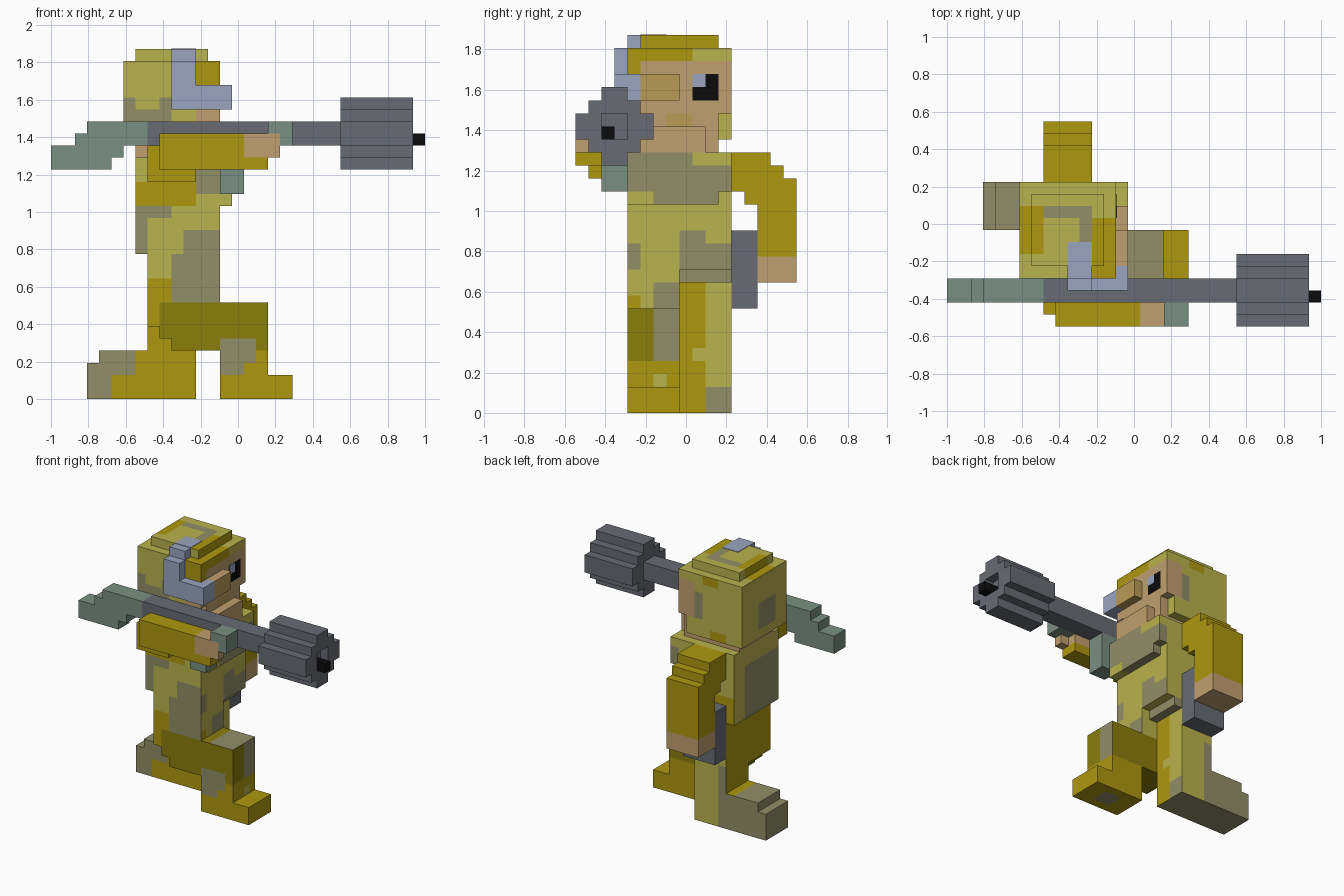
import bpy, bmesh
from mathutils import Vector

if "Cube" in bpy.data.objects:
    bpy.data.objects.remove(bpy.data.objects["Cube"], do_unlink=True)

U = 2 / 31                          # one block
ORIGIN = Vector((-15.5, -8.5, 0))   # block grid to centred frame

COLOURS = {
    "olive": "AE980F", "dark_olive": "8A7D0C", "khaki": "BAB34D", "grey_khaki": "928D68",
    "skin": "C0A06F", "tan": "B99B56", "gunmetal": "676B72", "pale_blue": "9BA5C0",
    "teal": "7A9082", "black": "0B0B0B",
}


def linear(h):
    c = [int(h[i:i + 2], 16) / 255 for i in (0, 2, 4)]
    return [v / 12.92 if v < 0.04045 else ((v + 0.055) / 1.055) ** 2.4 for v in c] + [1]


MATS = {}
for name, code in COLOURS.items():
    m = bpy.data.materials.new(name)
    m.use_nodes = True
    m.diffuse_color = linear(code)
    bsdf = m.node_tree.nodes["Principled BSDF"]
    bsdf.inputs["Base Color"].default_value = linear(code)
    bsdf.inputs["Roughness"].default_value = 0.9
    MATS[name] = m

# Each block side: outward direction and its four corners
SIDES = [
    ((1, 0, 0), ((1, 0, 0), (1, 1, 0), (1, 1, 1), (1, 0, 1))),
    ((-1, 0, 0), ((0, 0, 0), (0, 0, 1), (0, 1, 1), (0, 1, 0))),
    ((0, 1, 0), ((0, 1, 0), (0, 1, 1), (1, 1, 1), (1, 1, 0))),
    ((0, -1, 0), ((0, 0, 0), (1, 0, 0), (1, 0, 1), (0, 0, 1))),
    ((0, 0, 1), ((0, 0, 1), (1, 0, 1), (1, 1, 1), (0, 1, 1))),
    ((0, 0, -1), ((0, 0, 0), (0, 1, 0), (1, 1, 0), (1, 0, 0))),
]


def blocks(name, base, boxes, patches=(), cut=()):
    """Join boxes (x0,x1,y0,y1,z0,z1) into one skin; patches recolour faces whose centre is inside."""
    def cells(bs):
        return {(x, y, z) for a, b, c, d, e, f in bs
                for x in range(a, b) for y in range(c, d) for z in range(e, f)}
    solid = cells(boxes) - cells(cut)
    names = [base] + [p[0] for p in patches if p[0] != base]
    names = list(dict.fromkeys(names))
    bm = bmesh.new()
    verts = {}
    for cell in sorted(solid):
        for d, corners in SIDES:
            if tuple(cell[i] + d[i] for i in range(3)) in solid:
                continue
            ring = []
            for c in corners:
                key = tuple(cell[i] + c[i] for i in range(3))
                if key not in verts:
                    verts[key] = bm.verts.new((Vector(key) + ORIGIN) * U)
                ring.append(verts[key])
            face = bm.faces.new(ring)
            mid = [cell[i] + 0.5 + d[i] * 0.5 for i in range(3)]
            for colour, b in patches:
                if all(b[2 * i] <= mid[i] <= b[2 * i + 1] for i in range(3)):
                    face.material_index = names.index(colour)
    bmesh.ops.dissolve_limit(bm, angle_limit=0.01, verts=bm.verts[:], edges=bm.edges[:],
                             delimit={'MATERIAL'})
    me = bpy.data.meshes.new(name)
    bm.to_mesh(me)
    bm.free()
    for n in names:
        me.materials.append(MATS[n])
    ob = bpy.data.objects.new(name, me)
    bpy.context.scene.collection.objects.link(ob)
    return ob


def plate(name, colour, lo, hi):
    """Thin painted detail between two block-grid corners."""
    bm = bmesh.new()
    bmesh.ops.create_cube(bm, size=1)
    lo, hi = Vector(lo), Vector(hi)
    for v in bm.verts:
        v.co = ((lo + hi) / 2 + v.co * (hi - lo) + ORIGIN) * U
    me = bpy.data.meshes.new(name)
    bm.to_mesh(me)
    bm.free()
    me.materials.append(MATS[colour])
    bpy.context.scene.collection.objects.link(bpy.data.objects.new(name, me))


# Legs: right knee raised forward, left leg trailing
blocks("right_leg", "olive",
       [(9, 18, 4, 8, 5, 8), (10, 18, 4, 8, 4, 5), (14, 18, 4, 8, 0, 4), (14, 20, 4, 8, 0, 2)],
       [("dark_olive", (9, 18, 4, 8, 4, 8)), ("grey_khaki", (15, 18, 4.1, 8, 8, 8)),
        ("grey_khaki", (14, 16, 4, 4, 2, 5)), ("grey_khaki", (16, 17, 4, 4, 3, 5)),
        ("grey_khaki", (18, 18, 6, 8, 4, 8)), ("khaki", (18, 18, 6, 7, 2, 3)),
        ("grey_khaki", (16, 18, 5, 7, 0, 0))])
blocks("left_leg", "olive",
       [(3, 12, 8, 12, 0, 3), (4, 12, 8, 12, 3, 4), (8, 12, 8, 12, 4, 10), (8, 13, 8, 12, 10, 11)],
       [("grey_khaki", (3, 5, 8, 12, 0, 4)), ("grey_khaki", (5, 7, 8, 12, 2, 4)),
        ("khaki", (8, 12, 12, 12, 0, 11)), ("grey_khaki", (3, 9, 12, 12, 0, 4)),
        ("grey_khaki", (8, 9, 12, 12, 4, 7)), ("khaki", (12, 12, 10, 12, 2, 10)),
        ("khaki", (12, 12, 9, 10, 4, 5)), ("grey_khaki", (12, 12, 10, 12, 0, 2)),
        ("grey_khaki", (12, 13, 8, 12, 10, 11)), ("grey_khaki", (3, 12, 8, 12, 0, 0))])

# Body
blocks("torso", "khaki",
       [(8, 14, 4, 8, 6, 11), (8, 14, 4, 12, 11, 20), (7, 8, 4, 12, 12, 20)],
       [("olive", (7, 12, 4, 4, 16, 18)), ("grey_khaki", (7, 8, 4, 4, 12, 16)),
        ("grey_khaki", (8, 10, 4, 4, 15, 16)), ("olive", (8, 10, 4, 4, 6, 10)),
        ("grey_khaki", (10, 14, 4, 4, 8, 12)), ("grey_khaki", (11, 14, 4, 4, 12, 14)),
        ("grey_khaki", (12, 14, 4, 4, 17, 19)), ("grey_khaki", (14, 14, 8, 12, 11, 13)),
        ("grey_khaki", (14, 14, 8, 10, 13, 14)), ("grey_khaki", (14, 14, 4, 5, 11, 13)),
        ("olive", (14, 14, 4, 5, 8, 9)), ("grey_khaki", (14, 14, 6, 8, 8, 10)),
        ("grey_khaki", (7, 7, 4, 10, 12, 18)), ("olive", (8, 8, 4, 12, 6, 12)),
        ("olive", (7, 11, 12, 12, 11, 15))])
blocks("chest_pouches", "grey_khaki",
       [(14, 15, 4, 11, 16, 20), (14, 15, 11, 12, 17, 20)],
       [("khaki", (14, 15, 9, 12, 19, 20)), ("khaki", (14, 15, 4, 6, 16, 17)),
        ("khaki", (14, 15, 6, 12, 20, 20))])
blocks("hip_holster", "gunmetal", [(8, 12, 12, 14, 8, 14)])

# Left arm hanging at the side
blocks("left_arm", "olive",
       [(8, 12, 12, 15, 17, 20), (8, 12, 13, 16, 16, 19), (8, 12, 14, 17, 12, 18)])
blocks("left_hand", "skin", [(8, 12, 14, 17, 10, 12)])

# Right arm reaching along the launcher
blocks("right_arm", "olive",
       [(8, 12, 1, 4, 18, 21), (9, 16, 0, 2, 19, 22), (16, 18, 0, 2, 19, 20)])
blocks("right_hand", "skin", [(16, 18, 0, 2, 20, 22), (18, 19, 0, 1, 20, 22)])

# Head
blocks("helmet", "khaki",
       [(6, 12, 4, 12, 21, 28), (12, 14, 4, 12, 27, 28), (12, 14, 4, 5, 26, 27),
        (7, 13, 5, 11, 28, 29), (11, 13, 11, 12, 21, 23)],
       [("grey_khaki", (6, 10, 4, 4, 21, 24)), ("grey_khaki", (6, 7, 4, 4, 24, 25)),
        ("grey_khaki", (9, 10, 4, 4, 24, 25)), ("olive", (12, 14, 4, 9, 26, 28)),
        ("khaki", (14, 14, 9, 12, 26, 28)), ("olive", (13, 13, 5, 11, 28, 29)),
        ("olive", (12, 13, 5, 9, 29, 29)), ("olive", (6, 8, 6, 10, 28, 29)),
        ("grey_khaki", (8, 12, 9, 10, 29, 29)), ("grey_khaki", (11, 12, 7, 9, 29, 29)),
        ("grey_khaki", (11, 12, 12, 12, 23, 26)), ("olive", (8, 10, 12, 12, 21, 22)),
        ("grey_khaki", (6, 6, 6, 9, 22, 25)), ("olive", (9, 11, 12, 12, 27, 28))])
blocks("face", "skin",
       [(12, 14, 5, 12, 23, 27), (12, 14, 4, 5, 23, 26), (7, 14, 5, 11, 20, 23),
        (14, 15, 6, 10, 19, 22), (14, 15, 5, 6, 20, 22)],
       [("tan", (14, 14, 7, 9, 22, 23))])
plate("eye", "black", (13.95, 9, 24), (14.05, 11, 26))
plate("eye_glint", "pale_blue", (14.0, 9, 25), (14.08, 10, 26))

# Targeting sight on the helmet with its eyepiece
blocks("helmet_sight", "pale_blue",
       [(10, 12, 3, 4, 24, 28), (10, 15, 3, 4, 24, 26), (14, 15, 4, 5, 24, 26),
        (10, 12, 4, 5, 28, 29)])
plate("sight_strap", "pale_blue", (10, 5, 28.95), (12, 7, 29.05))
blocks("sight_eyepiece", "tan", [(14, 15, 5, 8, 24, 26)], [("skin", (14, 15, 5, 8, 26, 26))])

# Shoulder launcher
blocks("launcher_stock", "teal",
       [(3, 8, 2, 4, 21, 23), (2, 6, 2, 4, 20, 22), (0, 5, 2, 4, 19, 21)])
blocks("launcher_barrel", "gunmetal", [(8, 24, 2, 4, 21, 23)])
blocks("launcher_drum", "gunmetal",
       [(24, 30, 0, 6, 21, 23), (24, 30, 1, 5, 20, 24), (24, 30, 2, 4, 19, 25)],
       cut=[(29, 30, 2, 4, 21, 23)])
blocks("launcher_muzzle", "black", [(29, 31, 2, 3, 21, 22)])
blocks("launcher_trigger_grip", "teal", [(14, 16, 2, 4, 17, 21)])
blocks("launcher_front_grip", "teal",
       [(18, 20, 1, 2, 21, 23), (18, 20, 0, 1, 22, 23), (19, 20, 0, 1, 21, 22)])
